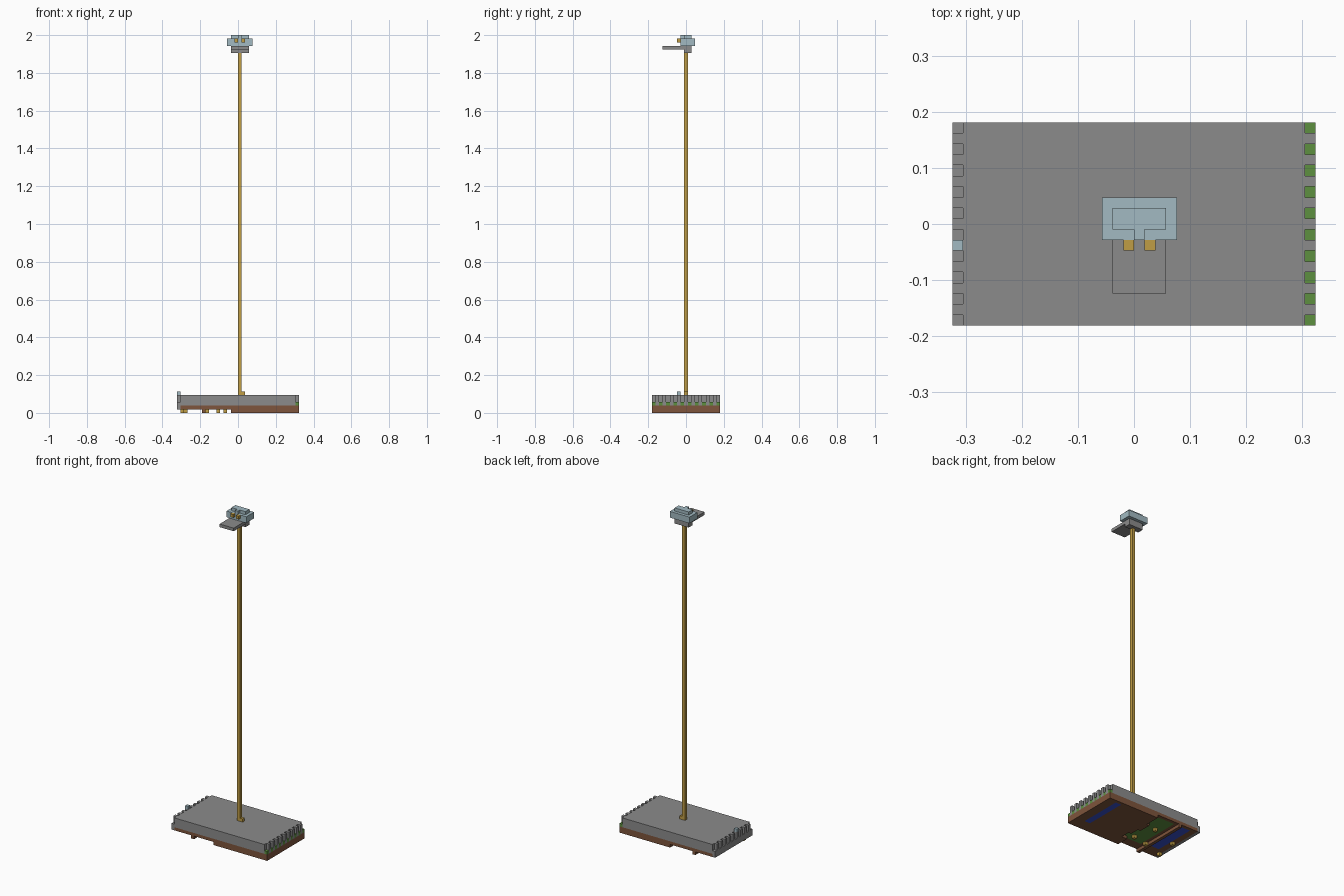
import bpy
import bmesh
from mathutils import Matrix, Vector

cube = bpy.data.objects.get("Cube")
if cube:
    bpy.data.objects.remove(cube)

U = 2 / 105          # edge of one block
WIDTH, DEPTH = 34, 19  # footprint in blocks


def material(name, r, g, b):
    m = bpy.data.materials.new(name)
    m.use_nodes = True
    m.diffuse_color = (r, g, b, 1)
    m.node_tree.nodes["Principled BSDF"].inputs["Base Color"].default_value = (r, g, b, 1)
    return m


grey = material("stone grey", 0.26, 0.26, 0.26)
pale = material("pale blue", 0.36, 0.49, 0.54)
gold = material("gold", 0.53, 0.34, 0.06)
brown = material("earth brown", 0.21, 0.09, 0.045)
green = material("grass green", 0.11, 0.28, 0.05)
blue = material("water blue", 0.04, 0.08, 0.6)


def blocks(name, mat, *boxes):
    """One object from boxes given as (x range, y range, z range) in blocks."""
    bm = bmesh.new()
    for spans in boxes:
        low = Vector([s[0] for s in spans])
        high = Vector([s[1] for s in spans])
        mid = ((low + high) / 2 - Vector((WIDTH / 2, DEPTH / 2, 0))) * U
        size = (high - low) * U
        bmesh.ops.create_cube(bm, size=1, matrix=Matrix.Translation(mid) @ Matrix.Diagonal((*size, 1)))
    mesh = bpy.data.meshes.new(name)
    bm.to_mesh(mesh)
    bm.free()
    mesh.materials.append(mat)
    obj = bpy.data.objects.new(name, mesh)
    bpy.context.collection.objects.link(obj)
    return obj


ALL_Y = (0, DEPTH)

# Slab with a row of fins at each end
blocks("slab", grey, ((1, 33), ALL_Y, (2, 5)))
fins = range(1, DEPTH, 2)
notches = range(0, DEPTH, 2)
blocks("right_fins", grey, *[((0, 1), (j, j + 1), (3, 5)) for j in fins])
blocks("left_fins", grey, *[((33, 34), (j, j + 1), (2, 5)) for j in fins])
blocks("right_ledge", grey, ((0, 1), ALL_Y, (1, 3)))
blocks("grass_tabs", green, *[((33, 34), (j, j + 1), (2, 3)) for j in notches])
blocks("side_post", pale, ((0, 1), (7, 8), (3, 6)))

# Underside, upper layer: earth with a pond and a meadow set flush into it
blocks("upper_earth", brown,
       ((17, 34), ALL_Y, (1, 2)), ((6, 9), ALL_Y, (1, 2)), ((1, 3), ALL_Y, (1, 2)),
       ((3, 6), (0, 4), (1, 2)), ((3, 6), (18, 19), (1, 2)),
       ((9, 17), (0, 3), (1, 2)), ((9, 17), (18, 19), (1, 2)))
blocks("pond", blue, ((3, 6), (4, 18), (1, 2)))
blocks("meadow", green, ((9, 17), (3, 18), (1, 2)))

# Underside, lower layer: earth with a stepped edge around a stream
steps = [(15, 0, 4), (17, 4, 7), (16, 7, 10), (15, 10, 14), (16, 14, 19)]
blocks("lower_earth", brown,
       *[((x, 29), (a, b), (0, 1)) for x, a, b in steps],
       ((29, 31), (0, 4), (0, 1)), ((29, 31), (18, 19), (0, 1)),
       ((31, 34), ALL_Y, (0, 1)))
blocks("stream", blue, ((29, 31), (4, 18), (0, 1)))
blocks("ridge", brown, ((7, 8), ALL_Y, (0, 1)))
blocks("gold_studs", gold, *[((i, i + 1), (j, j + 1), (0, 1))
                             for i, j in [(1, 2), (8, 4), (11, 12), (13, 5), (2, 9)]])

# Pole and its foot
blocks("pole", gold, ((17, 18), (9, 10), (5, 100)))
blocks("pole_foot", gold, ((18, 19), (9, 10), (5, 6)))

# Head: collar, bill plate, body, raised crown and two eyes
blocks("collar", grey, ((15, 20), (9, 11), (100, 101)))
blocks("bill", grey, ((15, 20), (3, 11), (101, 102)))
blocks("head", pale, ((14, 21), (8, 12), (102, 104)))
blocks("crown", pale, ((15, 20), (9, 11), (104, 105)), ((17, 18), (8, 9), (104, 105)))
blocks("eyes", gold, *[((i, i + 1), (7, 8), (103, 104)) for i in (16, 18)])
